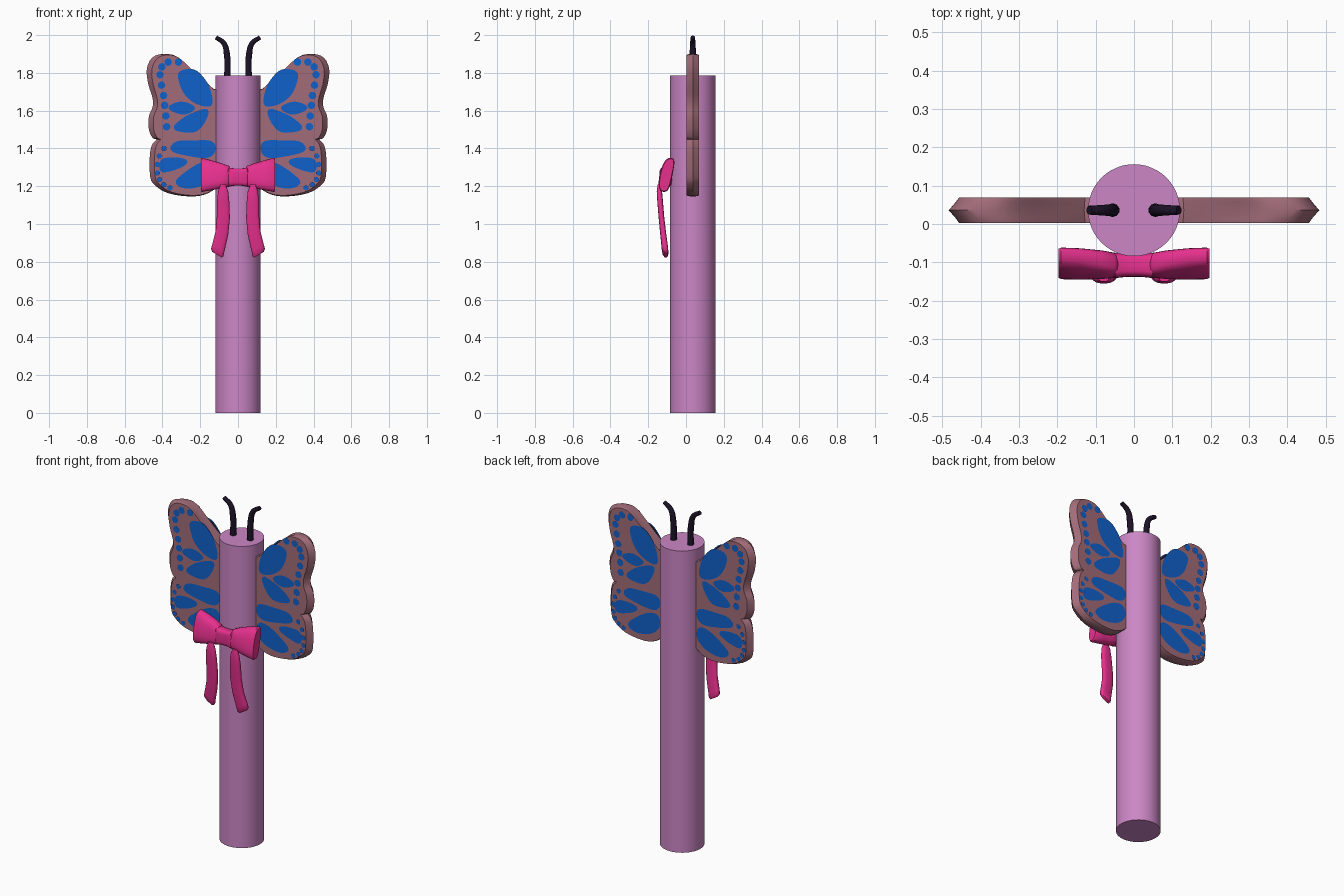
import bpy, bmesh
from math import sin, cos, pi, copysign
from mathutils import Vector

if "Cube" in bpy.data.objects:
    bpy.data.objects.remove(bpy.data.objects["Cube"])

CY = 0.036  # depth centre of body and wings


def material(name, rgb):
    m = bpy.data.materials.new(name)
    m.diffuse_color = (*rgb, 1)
    m.use_nodes = True
    m.node_tree.nodes["Principled BSDF"].inputs["Base Color"].default_value = m.diffuse_color
    return m


LILAC = material("lilac", (0.60, 0.24, 0.56))
MAUVE = material("mauve", (0.36, 0.15, 0.19))
BLUE = material("blue", (0.005, 0.12, 0.60))
BLACK = material("black", (0.012, 0.006, 0.02))
PINK = material("pink", (0.80, 0.03, 0.27))


def finish(name, bm, mat, mirror=True, angle=40):
    me = bpy.data.meshes.new(name)
    bm.to_mesh(me)
    bm.free()
    ob = bpy.data.objects.new(name, me)
    bpy.context.collection.objects.link(ob)
    me.materials.append(mat)
    bpy.ops.object.select_all(action='DESELECT')
    ob.select_set(True)
    bpy.context.view_layer.objects.active = ob
    bpy.ops.object.shade_smooth_by_angle(angle=angle * pi / 180)
    if mirror:
        ob.modifiers.new("mirror", 'MIRROR').use_mirror_merge = False
    return ob


def loft(name, rings, mat, mirror=True, angle=40):
    bm = bmesh.new()
    vs = [[bm.verts.new(p) for p in r] for r in rings]
    n = len(vs[0])
    for a, b in zip(vs, vs[1:]):
        for i in range(n):
            j = (i + 1) % n
            bm.faces.new((a[i], a[j], b[j], b[i]))
    bm.faces.new(vs[0])
    bm.faces.new(vs[-1])
    bmesh.ops.recalc_face_normals(bm, faces=bm.faces)
    return finish(name, bm, mat, mirror, angle)


def smooth_loop(pts, k):
    """Closed Catmull-Rom curve through 2D points."""
    p = [Vector(q) for q in pts]
    out = []
    for i in range(len(p)):
        a, b, c, d = (p[(i + o) % len(p)] for o in (-1, 0, 1, 2))
        for s in range(k):
            t = s / k
            out.append(0.5 * (2 * b + (c - a) * t + (2 * a - 5 * b + 4 * c - d) * t * t
                              + (3 * b - a - 3 * c + d) * t ** 3))
    return out


def offset(pts, d):
    """Grow (d > 0) or shrink a closed 2D outline."""
    n = len(pts)
    area = sum(pts[i].x * pts[(i + 1) % n].y - pts[(i + 1) % n].x * pts[i].y for i in range(n))
    out = []
    for i in range(n):
        t = (pts[(i + 1) % n] - pts[i - 1]).normalized()
        out.append(pts[i] + Vector((t.y, -t.x)) * copysign(d, area))
    return out


# Body column
bm = bmesh.new()
bmesh.ops.create_cone(bm, cap_ends=True, segments=48, radius1=0.12, radius2=0.12, depth=1.785)
bmesh.ops.translate(bm, verts=bm.verts, vec=(0, CY, 1.785 / 2))
finish("body_column", bm, LILAC, False)

# Wings: ridge outline at mid depth, narrower flat faces front and back
outline = [(0.09, 1.68), (0.13, 1.715), (0.23, 1.80), (0.33, 1.885), (0.40, 1.90), (0.455, 1.88),
           (0.483, 1.82), (0.475, 1.74), (0.453, 1.67), (0.452, 1.62), (0.472, 1.57),
           (0.472, 1.50), (0.452, 1.455), (0.432, 1.447), (0.455, 1.42), (0.467, 1.36),
           (0.465, 1.25), (0.44, 1.205), (0.37, 1.163), (0.26, 1.146), (0.18, 1.155),
           (0.12, 1.19), (0.09, 1.25)]
ridge = smooth_loop(outline, 3)


def wing_ring(y, kx, kz):
    return [(0.1 + (p.x - 0.1) * kx, CY + y, 1.53 + (p.y - 1.53) * kz) for p in ridge]


loft("wings", [wing_ring(-0.033, 0.93, 0.985), wing_ring(-0.022, 0.95, 0.997), wing_ring(0, 1, 1),
               wing_ring(0.022, 0.95, 0.997), wing_ring(0.033, 0.93, 0.985)], MAUVE, angle=30)

# Wing markings: dark borders with blue centres, on both faces
cells = [
    [(.305, 1.80), (.235, 1.81), (.18, 1.76), (.15, 1.695), (.148, 1.632), (.215, 1.642), (.272, 1.685), (.302, 1.745)],
    [(.36, 1.615), (.30, 1.64), (.235, 1.615), (.29, 1.587)],
    [(.33, 1.505), (.30, 1.545), (.24, 1.58), (.165, 1.60), (.19, 1.53), (.24, 1.492)],
    [(.35, 1.40), (.32, 1.43), (.23, 1.435), (.14, 1.43), (.132, 1.38), (.18, 1.357), (.31, 1.378)],
    [(.40, 1.335), (.33, 1.345), (.275, 1.33), (.32, 1.30), (.40, 1.282)],
    [(.14, 1.32), (.20, 1.315), (.28, 1.265), (.322, 1.22), (.27, 1.195), (.18, 1.215), (.13, 1.265)]]
big_dots = [(.315, 1.857), (.37, 1.857), (.403, 1.832), (.413, 1.79), (.405, 1.735),
            (.394, 1.68), (.388, 1.628), (.382, 1.572), (.378, 1.515)]
small_dots = [(.392, 1.40), (.417, 1.36), (.427, 1.315), (.427, 1.27), (.415, 1.235),
              (.393, 1.208), (.36, 1.192)]


def dot(c, r):
    return [Vector((c[0] + r * cos(i * pi / 6), c[1] + r * sin(i * pi / 6))) for i in range(12)]


shapes = [(smooth_loop(c, 5), 0.003, -0.008) for c in cells]
shapes += [(dot(c, 0.018), 0.002, -0.002) for c in big_dots]
shapes += [(dot(c, 0.012), 0.002, -0.001) for c in small_dots]


def markings(name, which, lift, mat):
    bm = bmesh.new()
    for s in shapes:
        pts = offset(s[0], s[which])
        for side in (-1, 1):
            f = bm.faces.new([bm.verts.new((p.x, CY + side * (0.033 + lift), p.y)) for p in pts])
            f.normal_update()
            if f.normal.y * side < 0:
                f.normal_flip()
    finish(name, bm, mat)


markings("wing_marking_borders", 1, 0.001, BLACK)
markings("wing_marking_centres", 2, 0.002, BLUE)

# Antennae: bent tapering tubes
cu = bpy.data.curves.new("antenna_path", 'CURVE')
cu.dimensions = '3D'
cu.bevel_depth = 0.018
cu.bevel_resolution = 3
cu.resolution_u = 6
cu.use_fill_caps = True
sp = cu.splines.new('BEZIER')
path = [(.056, 1.77, 1), (.059, 1.90, .95), (.075, 1.957, .8), (.117, 1.988, .65)]
sp.bezier_points.add(len(path) - 1)
for bp, (x, z, r) in zip(sp.bezier_points, path):
    bp.co = (x, CY, z)
    bp.radius = r
    bp.handle_left_type = bp.handle_right_type = 'AUTO'
tmp = bpy.data.objects.new("antenna_path", cu)
bpy.context.collection.objects.link(tmp)
bm = bmesh.new()
bm.from_mesh(tmp.to_mesh())
bpy.data.objects.remove(tmp)
bmesh.ops.remove_doubles(bm, verts=bm.verts, dist=1e-5)
bmesh.ops.recalc_face_normals(bm, faces=bm.faces)
finish("antennae", bm, BLACK)


# Bow: cross-sections in depth and height, leaning backwards at the top
def bow_ring(x, cy, cz, t, h, lean, power=0.7, n=28):
    ring = []
    for i in range(n):
        c, s = cos(2 * pi * i / n), sin(2 * pi * i / n)
        v = copysign(abs(s) ** power, s)
        y = cy + t * copysign(abs(c) ** power, c) + lean * v + 0.3 * lean * v * v
        ring.append((x, y, cz + h * v))
    return ring


loft("bow_loops", [bow_ring(*r) for r in (
    (.040, -.108, 1.25, .024, .045, 0), (.050, -.108, 1.252, .032, .056, .004),
    (.085, -.107, 1.255, .034, .066, .010), (.14, -.106, 1.258, .034, .079, .016),
    (.19, -.105, 1.26, .033, .090, .018), (.197, -.105, 1.26, .029, .085, .018))], PINK)
loft("bow_knot", [bow_ring(*r, 0, 0.5) for r in (
    (-.054, -.108, 1.248, .029, .047), (-.048, -.108, 1.248, .033, .051), (-.02, -.108, 1.248, .030, .045),
    (.02, -.108, 1.248, .030, .045), (.048, -.108, 1.248, .033, .051), (.054, -.108, 1.248, .029, .047))],
    PINK, False)


# Bow tails: flat ribbons with a slanted lower end
def tail_ring(x0, x1, y, z0, z1, t):
    cx, w, ring = (x0 + x1) / 2, (x1 - x0) / 2, []
    for i in range(20):
        c, s = cos(pi * i / 10), sin(pi * i / 10)
        c = copysign(abs(c) ** 0.7, c)
        ring.append((cx + w * c, y + t * copysign(abs(s) ** 0.7, s), (z0 + z1) / 2 + (z1 - z0) / 2 * c))
    return ring


loft("bow_tails", [tail_ring(*r) for r in (
    (.066, .092, -.140, 1.21, 1.21, .010), (.052, .105, -.141, 1.175, 1.175, .014),
    (.046, .111, -.137, 1.12, 1.12, .015), (.043, .112, -.130, 1.03, 1.04, .015),
    (.052, .119, -.121, .94, .96, .016), (.072, .137, -.112, .855, .89, .017),
    (.077, .143, -.109, .83, .868, .016), (.086, .136, -.107, .822, .852, .010))], PINK)
